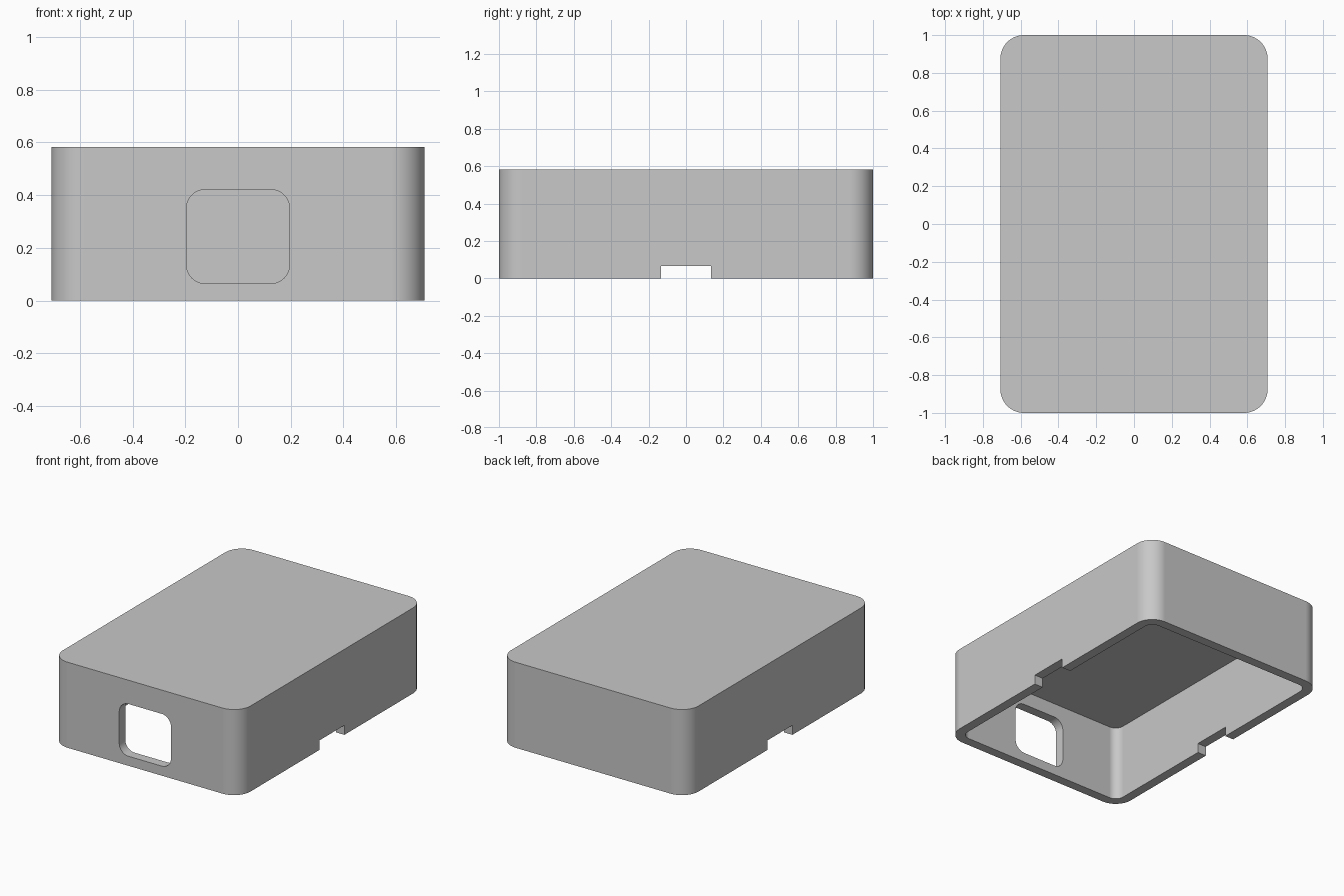
import bpy
import bmesh
from math import cos, sin, pi, radians
from mathutils import Matrix

if "Cube" in bpy.data.objects:
    bpy.data.objects.remove(bpy.data.objects["Cube"], do_unlink=True)

WIDTH, LENGTH, HEIGHT = 1.415, 2.0, 0.583
WALL, CORNER = 0.065, 0.125

grey = bpy.data.materials.new("plain_grey")
grey.use_nodes = True
colour = (0.58, 0.58, 0.58, 1)
grey.diffuse_color = colour
grey.node_tree.nodes["Principled BSDF"].inputs["Base Color"].default_value = colour


def rounded_prism(name, width, length, depth, radius, matrix=Matrix(), steps=16):
    """Rounded rectangle in local xy, extruded along local z from 0 to depth."""
    bm = bmesh.new()
    ring = []
    for quarter, (sx, sy) in enumerate([(1, 1), (-1, 1), (-1, -1), (1, -1)]):
        for i in range(steps + 1):
            a = (quarter + i / steps) * pi / 2
            ring.append(bm.verts.new((sx * (width / 2 - radius) + radius * cos(a),
                                      sy * (length / 2 - radius) + radius * sin(a), 0)))
    base = bm.faces.new(ring)
    top = bmesh.ops.extrude_face_region(bm, geom=[base])["geom"]
    bmesh.ops.translate(bm, vec=(0, 0, depth),
                        verts=[v for v in top if isinstance(v, bmesh.types.BMVert)])
    bmesh.ops.transform(bm, matrix=matrix, verts=bm.verts)
    bmesh.ops.recalc_face_normals(bm, faces=bm.faces)
    mesh = bpy.data.meshes.new(name)
    bm.to_mesh(mesh)
    bm.free()
    mesh.materials.append(grey)
    obj = bpy.data.objects.new(name, mesh)
    bpy.context.collection.objects.link(obj)
    return obj


# Outer shell of the cover
cover = rounded_prism("box_cover", WIDTH, LENGTH, HEIGHT, CORNER)

# Hollow interior, open at the bottom, with a roof as thick as the walls
cavity = rounded_prism("cavity_cutter", WIDTH - 2 * WALL, LENGTH - 2 * WALL,
                       HEIGHT - WALL + 0.2, CORNER - WALL,
                       Matrix.Translation((0, 0, -0.2)))

# Rounded window through the front wall
window = rounded_prism("window_cutter", 0.39, 0.356, 0.4, 0.07,
                       Matrix.Translation((0, -0.8, 0.243)) @ Matrix.Rotation(radians(90), 4, "X"))

# Notches in the bottom edge of both side walls
bpy.ops.mesh.primitive_cube_add(size=1, location=(0, 0, -0.0175))
notch = bpy.context.object
notch.name = "notch_cutter"
notch.scale = (2, 0.27, 0.165)

bpy.context.view_layer.objects.active = cover
for cutter in (cavity, window, notch):
    mod = cover.modifiers.new(cutter.name, "BOOLEAN")
    mod.operation = "DIFFERENCE"
    mod.solver = "EXACT"
    mod.object = cutter
    bpy.ops.object.modifier_apply(modifier=mod.name)
    bpy.data.objects.remove(cutter, do_unlink=True)

# Smooth corners, with the flat walls kept evenly shaded
bpy.ops.object.select_all(action="DESELECT")
cover.select_set(True)
bpy.ops.object.shade_smooth_by_angle(angle=radians(30))
flat_walls = cover.modifiers.new("flat_walls", "WEIGHTED_NORMAL")
flat_walls.keep_sharp = True
